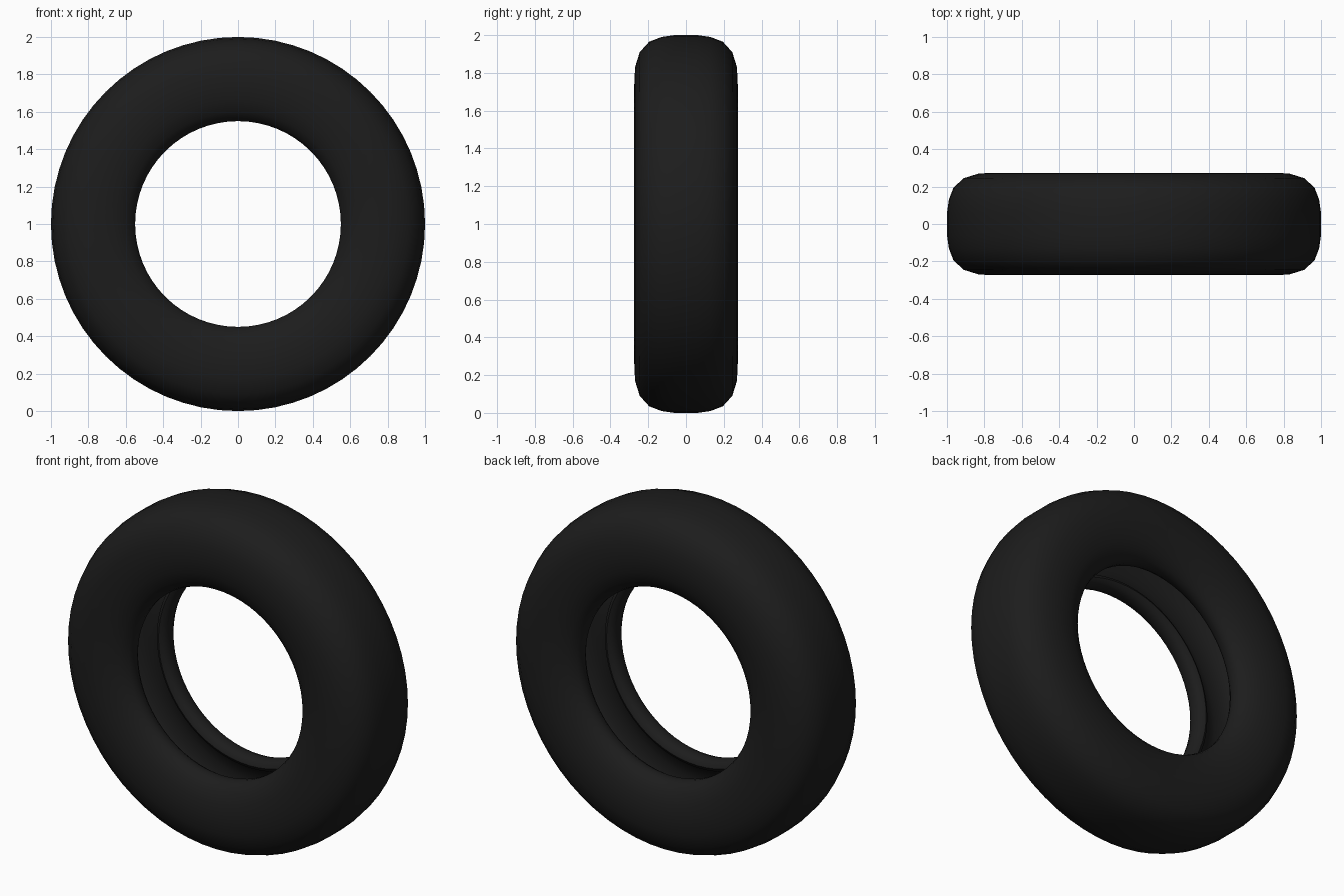
import bpy
import bmesh
from math import cos, sin, tau, radians

cube = bpy.data.objects.get("Cube")
if cube:
    bpy.data.objects.remove(cube, do_unlink=True)

# Black rubber
rubber = bpy.data.materials.new("black_rubber")
rubber.use_nodes = True
colour = (0.012, 0.012, 0.012, 1)
rubber.diffuse_color = colour
bsdf = rubber.node_tree.nodes["Principled BSDF"]
bsdf.inputs["Base Color"].default_value = colour
bsdf.inputs["Roughness"].default_value = 0.8

# Half section as (radius, width): tread, shoulder and sidewall,
# then the rolled bead, then the hollow inside of the casing
outside = [(1.0, 0.06), (0.99, 0.13), (0.965, 0.195), (0.91, 0.245),
           (0.83, 0.27), (0.74, 0.274), (0.66, 0.262), (0.6, 0.238)]
bead = [(0.562, 0.205), (0.55, 0.175), (0.553, 0.14), (0.568, 0.115),
        (0.59, 0.107), (0.61, 0.12), (0.625, 0.15)]
inside = [(0.66, 0.19), (0.74, 0.215), (0.82, 0.21), (0.88, 0.185),
          (0.92, 0.13), (0.935, 0.05)]
half = outside + bead + inside
section = half + [(r, -y) for r, y in reversed(half)]

# Sweep the closed section round the axle
SIDES = 64
bm = bmesh.new()
rings = []
for i in range(SIDES):
    a = tau * i / SIDES
    rings.append([bm.verts.new((r * cos(a), y, 1 + r * sin(a))) for r, y in section])
for i in range(SIDES):
    here, there = rings[i], rings[(i + 1) % SIDES]
    for j in range(len(section)):
        k = (j + 1) % len(section)
        bm.faces.new((here[j], here[k], there[k], there[j]))
bmesh.ops.recalc_face_normals(bm, faces=bm.faces)

mesh = bpy.data.meshes.new("tyre")
bm.to_mesh(mesh)
bm.free()
mesh.materials.append(rubber)
tyre = bpy.data.objects.new("tyre", mesh)
bpy.context.collection.objects.link(tyre)

# Smooth rubber
bpy.ops.object.select_all(action='DESELECT')
tyre.select_set(True)
bpy.context.view_layer.objects.active = tyre
bpy.ops.object.shade_smooth_by_angle(angle=radians(50))
